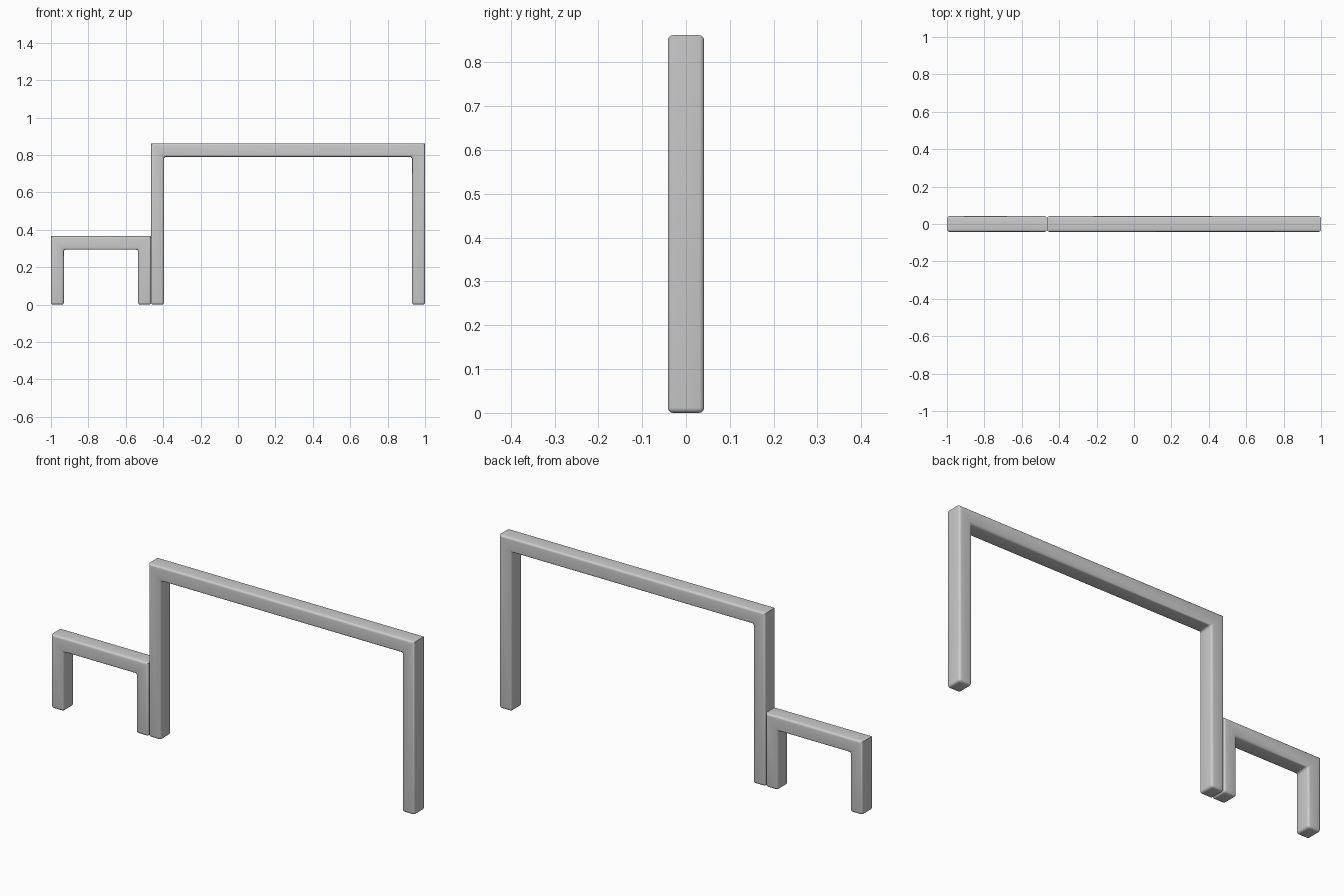
import bpy, bmesh

if "Cube" in bpy.data.objects:
    bpy.data.objects.remove(bpy.data.objects["Cube"])

DEPTH = 0.083   # y thickness of every bar
LEG = 0.069     # leg width in x
BEAM = 0.072    # top bar thickness in z
ROUND = 0.012   # edge rounding


def arch(name, x0, x1, height):
    """Inverted-U frame: profile extruded along y, with rounded edges."""
    inner = height - BEAM
    profile = [(x0, 0), (x0 + LEG, 0), (x0 + LEG, inner), (x1 - LEG, inner),
               (x1 - LEG, 0), (x1, 0), (x1, height), (x0, height)]
    bm = bmesh.new()
    face = bm.faces.new([bm.verts.new((x, -DEPTH / 2, z)) for x, z in profile])
    ext = bmesh.ops.extrude_face_region(bm, geom=[face])
    verts = [v for v in ext["geom"] if isinstance(v, bmesh.types.BMVert)]
    bmesh.ops.translate(bm, verts=verts, vec=(0, DEPTH, 0))
    bmesh.ops.recalc_face_normals(bm, faces=bm.faces)

    # Round everything except the crisp mitred outer top corners
    edges = [e for e in bm.edges
             if not (abs(e.verts[0].co.y - e.verts[1].co.y) > 1e-4
                     and e.verts[0].co.z > height - 1e-4)]
    bmesh.ops.bevel(bm, geom=edges, offset=ROUND, offset_type='OFFSET',
                    segments=4, profile=0.5, affect='EDGES', clamp_overlap=True)

    mesh = bpy.data.meshes.new(name)
    bm.to_mesh(mesh)
    bm.free()
    obj = bpy.data.objects.new(name, mesh)
    bpy.context.collection.objects.link(obj)
    bpy.ops.object.select_all(action='DESELECT')
    obj.select_set(True)
    bpy.context.view_layer.objects.active = obj
    bpy.ops.object.shade_smooth_by_angle(angle=0.6)
    return obj


# Low and tall frames standing side by side
arch("low_frame", -1.0, -0.465, 0.366)
arch("tall_frame", -0.465, 1.0, 0.862)
